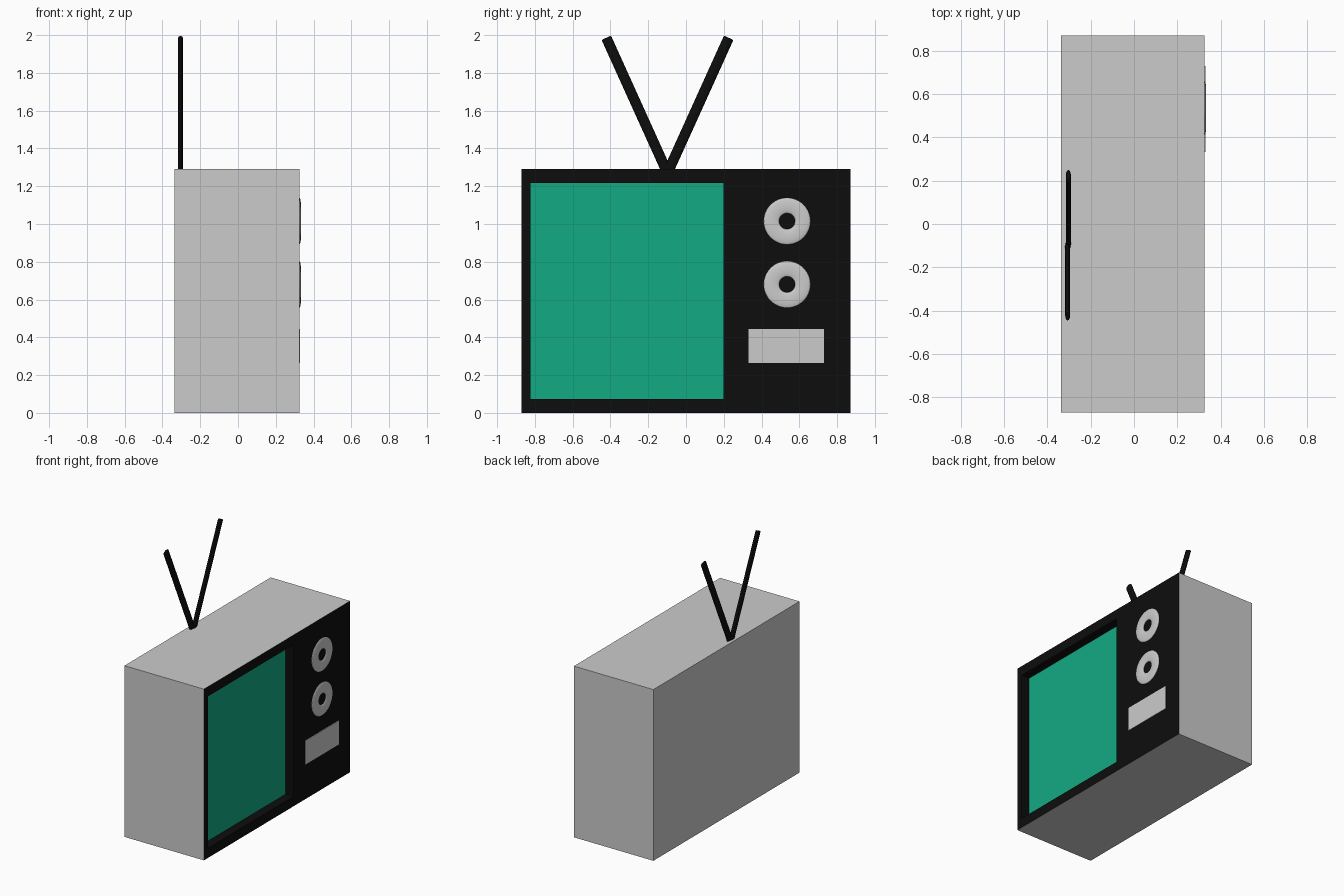
import bpy, bmesh, math
from mathutils import Vector

if "Cube" in bpy.data.objects:
    bpy.data.objects.remove(bpy.data.objects["Cube"])

X0, X1 = -0.337, 0.325          # back and front of the cabinet
HY, H = 0.87, 1.29              # half width and height
RECESS = 0.067                  # depth of the screen opening
SY0, SY1, SZ0, SZ1 = -0.823, 0.199, 0.073, 1.217


def material(name, rgb):
    m = bpy.data.materials.new(name)
    m.diffuse_color = (*rgb, 1)
    m.use_nodes = True
    m.node_tree.nodes["Principled BSDF"].inputs["Base Color"].default_value = m.diffuse_color
    return m


BLACK = material("black", (0.004, 0.004, 0.004))
GREEN = material("screen_green", (0.006, 0.4, 0.23))


def mesh_object(name, verts, faces, mat=None):
    me = bpy.data.meshes.new(name)
    me.from_pydata(verts, [], faces)
    ob = bpy.data.objects.new(name, me)
    bpy.context.collection.objects.link(ob)
    if mat:
        me.materials.append(mat)
    return ob


def rect(x, y0, y1, z0, z1):
    """Corner loop, counter-clockwise seen from +x."""
    return [(x, y0, z0), (x, y1, z0), (x, y1, z1), (x, y0, z1)]


def bridge(a, b):
    """Quads joining two four-corner loops starting at index a and b."""
    return [(a + i, a + (i + 1) % 4, b + (i + 1) % 4, b + i) for i in range(4)]


# Cabinet: grey shell, open where the front panel closes it
mesh_object("cabinet", rect(X0, -HY, HY, 0, H) + rect(X1, -HY, HY, 0, H),
            [(3, 2, 1, 0)] + bridge(0, 4))

# Front panel: black frame with the walls of the screen opening
mesh_object("front_panel",
            rect(X1, -HY, HY, 0, H) + rect(X1, SY0, SY1, SZ0, SZ1)
            + rect(X1 - RECESS, SY0, SY1, SZ0, SZ1),
            bridge(0, 4) + bridge(4, 8), BLACK)

# Recessed screen
mesh_object("screen", rect(X1 - RECESS, SY0, SY1, SZ0, SZ1), [(0, 1, 2, 3)], GREEN)

# Dial rings: flattened rings on the panel
for name, z in (("upper_dial", 1.015), ("lower_dial", 0.68)):
    bpy.ops.mesh.primitive_torus_add(location=(X1, 0.535, z), rotation=(0, math.pi / 2, 0),
                                     major_radius=0.083, minor_radius=0.041,
                                     major_segments=48, minor_segments=16)
    dial = bpy.context.object
    dial.name = name
    dial.scale.z = 0.2
    bpy.ops.object.shade_smooth_by_angle()

# Speaker plate: thin box below the dials
mesh_object("speaker_plate",
            rect(X1, 0.332, 0.73, 0.263, 0.443) + rect(X1 + 0.004, 0.332, 0.73, 0.263, 0.443),
            bridge(0, 4) + [(4, 5, 6, 7)])

# Antenna: two flattened rods spreading from one point near the back edge
for name, x, tip_y in (("left_antenna", -0.306, -0.422), ("right_antenna", -0.303, 0.226)):
    start, end = Vector((x, -0.098, 1.27)), Vector((x, tip_y, 1.986))
    d = end - start
    bpy.ops.mesh.primitive_cylinder_add(vertices=24, radius=0.0275, depth=d.length,
                                        location=(start + end) / 2,
                                        rotation=(-math.atan2(d.y, d.z), 0, 0))
    rod = bpy.context.object
    rod.name = name
    rod.scale.x = 0.42
    rod.data.materials.append(BLACK)
    bevel = rod.modifiers.new("soft_tip", 'BEVEL')
    bevel.width, bevel.segments = 0.006, 2
    bevel.limit_method = 'ANGLE'
    bevel.angle_limit = math.radians(60)
    bpy.ops.object.shade_smooth_by_angle()
